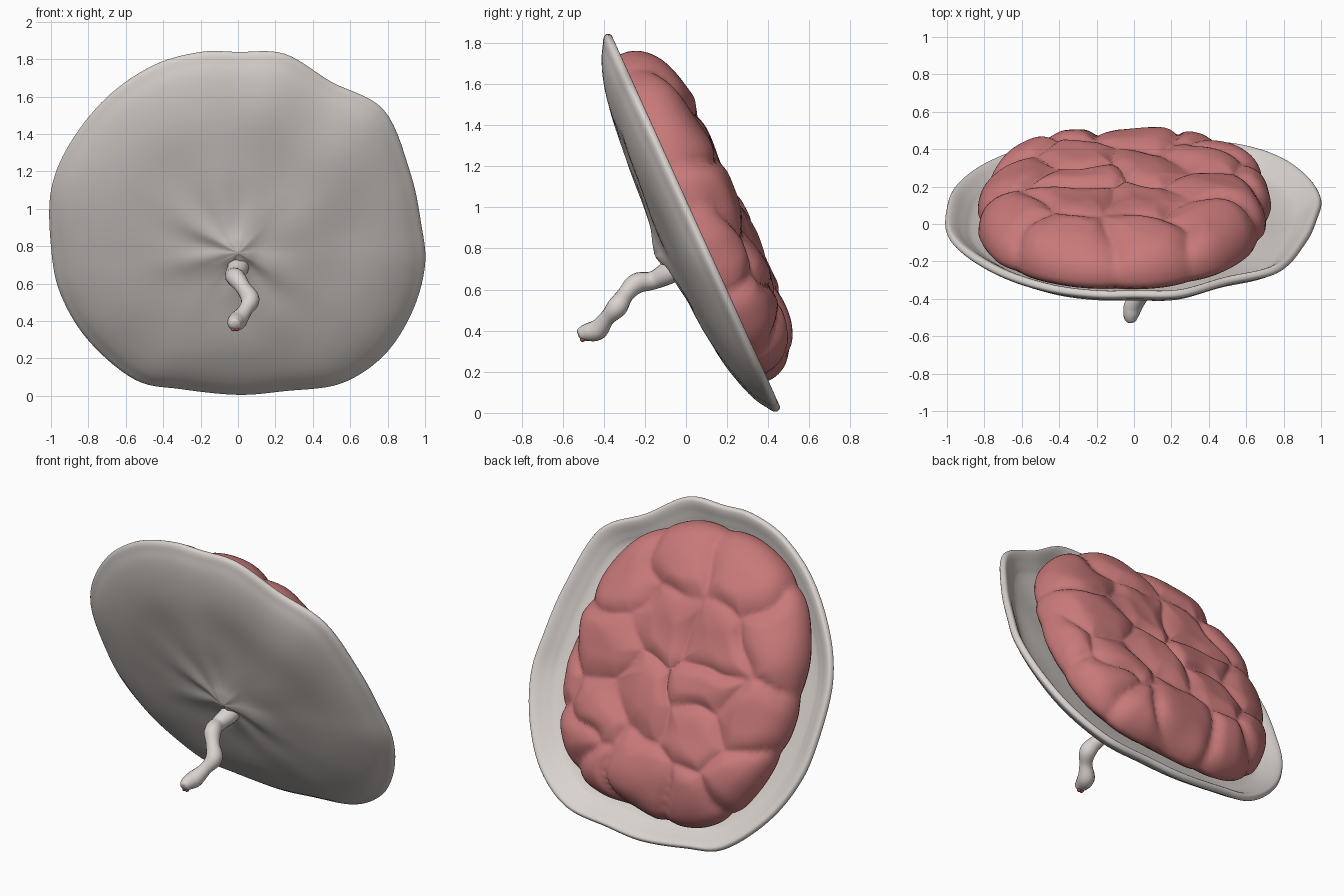
import bpy, bmesh, math
from mathutils import Vector, noise

cube = bpy.data.objects.get("Cube")
if cube:
    bpy.data.objects.remove(cube)


def material(name, rgb):
    mat = bpy.data.materials.new(name)
    mat.use_nodes = True
    mat.diffuse_color = (*rgb, 1)
    mat.node_tree.nodes["Principled BSDF"].inputs["Base Color"].default_value = (*rgb, 1)
    return mat


PALE = material("pale membrane", (0.70, 0.65, 0.62))
FLESH = material("flesh red", (0.58, 0.19, 0.19))
VESSEL = material("vessel red", (0.50, 0.10, 0.08))

# Leaning frame: u runs across, v up the slope, w out of the back
SLOPE = Vector((0, -0.413, 0.911))
OUTWARD = Vector((0, 0.911, 0.413))
MIDDLE = Vector((0, 0.035, 0.925))


def place(u, v, w):
    return MIDDLE + Vector((u, 0, 0)) + SLOPE * v + OUTWARD * w


def spline(points, steps, closed=False):
    """Catmull-Rom curve through the points."""
    pts = [Vector(p) for p in points]
    if closed:
        pts = [pts[-1]] + pts + pts[:2]
    else:
        pts = [pts[0]] + pts + [pts[-1]]
    out = []
    for a, b, c, d in zip(pts, pts[1:], pts[2:], pts[3:]):
        for j in range(steps):
            t = j / steps
            out.append(0.5 * (2 * b + (c - a) * t + (2 * a - 5 * b + 4 * c - d) * t ** 2
                              + (3 * b - a - 3 * c + d) * t ** 3))
    return out if closed else out + [pts[-1]]


def shell(name, rings, mat):
    """Closed smooth skin over equal rings, with a point closing each end."""
    bm = bmesh.new()
    loops = [[bm.verts.new(p) for p in ring] for ring in rings]
    n = len(loops[0])
    for lower, upper in zip(loops, loops[1:]):
        for i in range(n):
            j = (i + 1) % n
            bm.faces.new((lower[i], lower[j], upper[j], upper[i]))
    for k in (0, -1):
        hub = bm.verts.new(sum(rings[k], Vector((0, 0, 0))) / n)
        for i in range(n):
            bm.faces.new((loops[k][i], loops[k][(i + 1) % n], hub))
    bmesh.ops.recalc_face_normals(bm, faces=bm.faces)
    mesh = bpy.data.meshes.new(name)
    bm.to_mesh(mesh)
    bm.free()
    mesh.materials.append(mat)
    mesh.shade_smooth()
    obj = bpy.data.objects.new(name, mesh)
    bpy.context.collection.objects.link(obj)


# Membrane dish: wavy outline (x, z) and a section from front centre over the rim to the inside
rim_xz = [(0, 1.84), (0.25, 1.83), (0.5, 1.68), (0.78, 1.53), (0.92, 1.2), (0.98, 0.92),
          (1, 0.7), (0.93, 0.45), (0.78, 0.22), (0.55, 0.07), (0.25, 0.03), (0, 0.01),
          (-0.3, 0.04), (-0.55, 0.09), (-0.8, 0.3), (-0.95, 0.55), (-1, 0.8), (-1, 1.1),
          (-0.9, 1.35), (-0.7, 1.6), (-0.45, 1.77), (-0.2, 1.84)]
rim = spline([(x, (z - MIDDLE.z) / SLOPE.z) for x, z in rim_xz], 7, closed=True)
section = spline([(0.01, -0.235), (0.06, -0.22), (0.15, -0.195), (0.4, -0.17), (0.65, -0.145),
                  (0.8, -0.115), (0.9, -0.08), (0.96, -0.045), (0.99, -0.025), (1, -0.005),
                  (0.985, 0.015), (0.955, 0.005), (0.9, -0.035), (0.82, -0.07), (0.5, -0.11),
                  (0.02, -0.15)], 4)
CORD_ROOT = Vector((0, -0.07))


def membrane_ring(t, w):
    ring = []
    for edge in rim:
        p = CORD_ROOT.lerp(edge, t)
        away = (edge - CORD_ROOT).normalized()
        # folds radiate from the cord, soft dents cover the rest
        fold = noise.noise(Vector((away.x * 2, away.y * 2, t * 3))) * min(t * 5, 1) * (1 - t) ** 2
        dent = noise.noise(Vector((p.x * 2.5, p.y * 2.5, 4))) * t * (1 - t)
        ring.append(place(p.x, p.y, w + 0.025 * fold + 0.05 * dent))
    return ring


shell("membrane", [membrane_ring(t, w) for t, w in section], PALE)

# Lobed mass: outline and lobe centres in (u, v)
outline = spline([(-0.05, 0.9), (0.26, 0.84), (0.5, 0.66), (0.65, 0.4), (0.73, 0.05),
                  (0.72, -0.24), (0.66, -0.52), (0.48, -0.74), (0.15, -0.83), (-0.2, -0.86),
                  (-0.5, -0.78), (-0.69, -0.56), (-0.81, -0.25), (-0.84, 0.1), (-0.8, 0.4),
                  (-0.66, 0.67), (-0.38, 0.85)], 12, closed=True)
lobes = [Vector(c) for c in (
    (0.07, 0.57), (-0.33, 0.26), (0.06, 0.24), (0.42, 0.47), (-0.31, 0.6), (-0.68, 0.37),
    (-0.31, -0.03), (-0.62, -0.14), (0.47, 0.07), (0.07, -0.18), (-0.32, -0.36),
    (0.39, -0.35), (0.7, -0.2), (0.04, -0.61), (-0.31, -0.65), (0.27, -0.72),
    (0.55, -0.49), (-0.58, -0.48))]
CENTRE = Vector((-0.05, 0.03))


def groove(p):
    """One in the crease between two lobes, fading to zero on their crowns."""
    bent = p + 0.12 * Vector((noise.noise(Vector((p.x * 3, p.y * 3, 0))),
                              noise.noise(Vector((p.x * 3, p.y * 3, 7)))))
    near, second = sorted((bent - c).length for c in lobes)[:2]
    return (1 - min(1, (second - near) / 0.22)) ** 2


def mass_ring(t, w):
    ring = []
    for edge in outline:
        p = CENTRE.lerp(edge, t)
        g = groove(p)
        q = CENTRE.lerp(edge, t * (1 - 0.03 * g * t ** 4))
        swell = 0.03 * noise.noise(Vector((p.x * 3, p.y * 3, 2)))
        ring.append(place(q.x, q.y, w + (swell - 0.04 * g) * min(1, max(0, w * 6))))
    return ring


RINGS = 64
crown = [1 - (1 - (k + 0.5) / RINGS) ** 1.7 for k in range(RINGS)]
mass_section = [(t, 0.02 + 0.23 * (1 - t ** 6) ** 0.5) for t in crown]
mass_section += [(1, 0.01), (0.985, -0.015), (0.95, -0.035), (0.85, -0.075), (0.4, -0.1)]
shell("lobed_mass", [mass_ring(t, w) for t, w in mass_section], FLESH)


# Cord and vessels: round tubes along a path, each point with its own radius
def tube(name, path, mat, sides=16):
    points = spline(path, 6)
    rings = []
    for i, p in enumerate(points):
        ahead = points[min(i + 1, len(points) - 1)].xyz - points[max(i - 1, 0)].xyz
        side = ahead.cross(Vector((1, 0, 0))).normalized()
        other = ahead.cross(side).normalized()
        angles = [math.tau * k / sides for k in range(sides)]
        rings.append([p.xyz + (side * math.cos(a) + other * math.sin(a)) * p.w for a in angles])
    shell(name, rings, mat)


tube("cord", [(0, -0.01, 0.73, 0.06), (0, -0.08, 0.685, 0.057), (-0.025, -0.16, 0.645, 0.045),
              (-0.01, -0.24, 0.63, 0.05), (0.03, -0.295, 0.575, 0.041), (0.065, -0.335, 0.515, 0.05),
              (0.04, -0.385, 0.46, 0.038), (0, -0.43, 0.405, 0.05), (-0.015, -0.48, 0.392, 0.043),
              (-0.018, -0.515, 0.384, 0.03), (-0.018, -0.525, 0.381, 0.015)], PALE)
for label, x in (("left", -0.008), ("right", -0.026)):
    tube("vessel_" + label, [(x, -0.48, 0.375, 0.013), (x, -0.505, 0.357, 0.013),
                             (x, -0.513, 0.351, 0.006)], VESSEL, 8)
